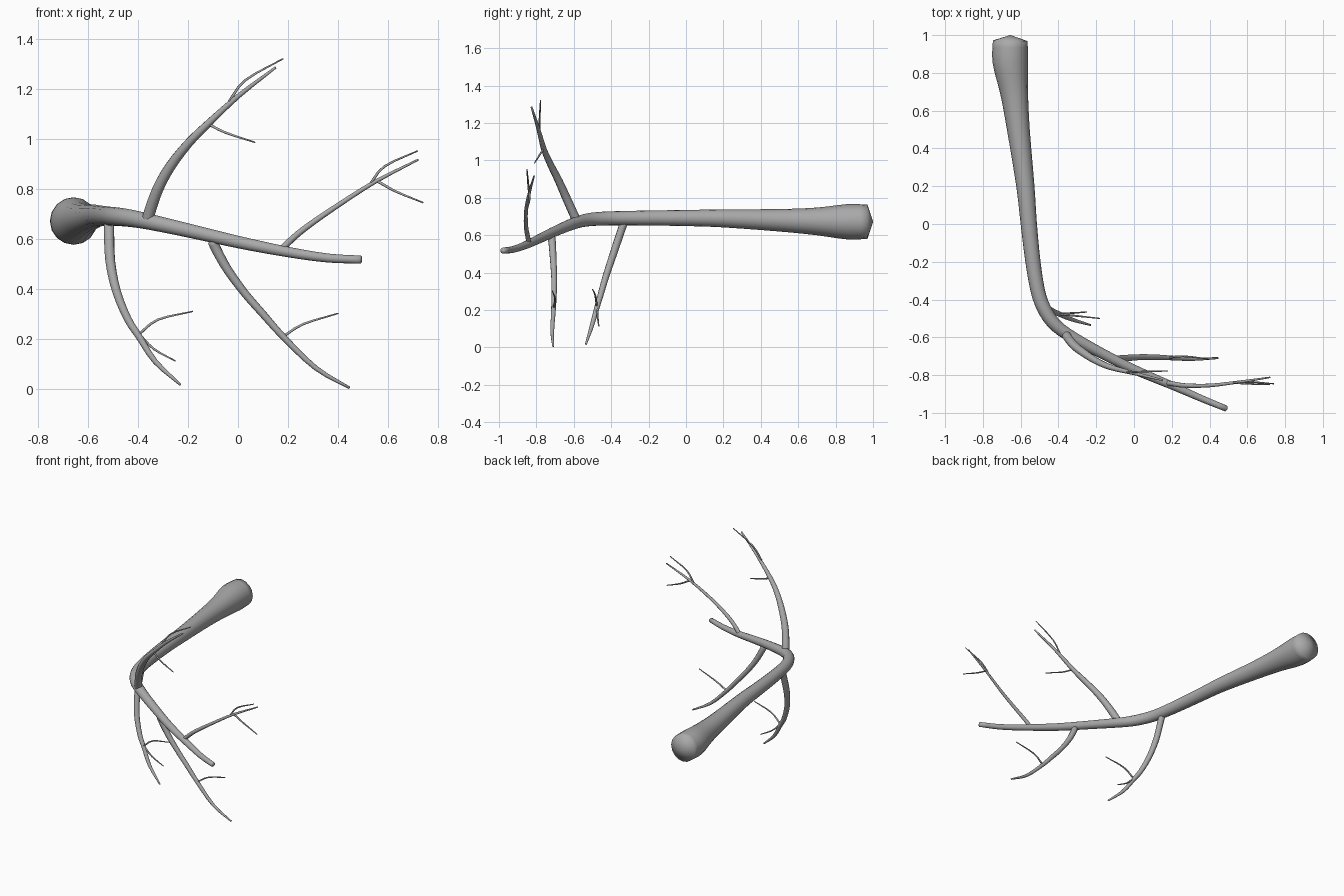
import bpy, bmesh, math
from mathutils import Vector

bark = bpy.data.materials.new("grey bark")
bark.diffuse_color = (0.40, 0.40, 0.40, 1)


def spline(pts, steps):
    """Catmull-Rom samples through (x, y, z, radius) points."""
    p = [Vector(q) for q in pts]
    p = [2 * p[0] - p[1]] + p + [2 * p[-1] - p[-2]]
    out = []
    for i in range(1, len(p) - 2):
        a, b, c, d = p[i - 1:i + 3]
        for k in range(steps):
            t = k / steps
            out.append(0.5 * (2 * b + (c - a) * t + (2 * a - 5 * b + 4 * c - d) * t * t
                              + (3 * b - a - 3 * c + d) * t ** 3))
    return out + [p[-2]]


def limb(name, pts, sides, steps=3, cap=0.5):
    """Tapered tube swept along a path, closed by a pointed cap at each end."""
    s = spline(pts, steps)
    pos = [q.to_3d() for q in s]
    bm = bmesh.new()
    rings, normal, tangent = [], None, None
    for i, c in enumerate(pos):
        t = (pos[min(i + 1, len(pos) - 1)] - pos[max(i - 1, 0)]).normalized()
        if normal is None:
            normal = t.orthogonal().normalized()
        else:
            normal = tangent.rotation_difference(t) @ normal
        tangent = t
        side = t.cross(normal)
        r = max(s[i][3], 0.002)
        angles = [2 * math.pi * k / sides for k in range(sides)]
        rings.append([bm.verts.new(c + r * (math.cos(a) * normal + math.sin(a) * side))
                      for a in angles])
    for a, b in zip(rings, rings[1:]):
        for k in range(sides):
            j = (k + 1) % sides
            bm.faces.new((a[k], a[j], b[j], b[k]))
    for ring, c, n, r in ((rings[0], pos[0], pos[0] - pos[1], s[0][3]),
                          (rings[-1], pos[-1], pos[-1] - pos[-2], s[-1][3])):
        tip = bm.verts.new(c + n.normalized() * r * cap)
        for k in range(sides):
            bm.faces.new((ring[k], ring[(k + 1) % sides], tip))
    bmesh.ops.recalc_face_normals(bm, faces=bm.faces)
    for f in bm.faces:
        f.smooth = True
    me = bpy.data.meshes.new(name)
    bm.to_mesh(me)
    bm.free()
    me.materials.append(bark)
    bpy.context.collection.objects.link(bpy.data.objects.new(name, me))


# Main stem: thick knobbed end, long run forward, bend, thin tip
limb("main_stem", [
    (-0.655, 0.97, 0.672, 0.092), (-0.655, 0.86, 0.672, 0.094), (-0.635, 0.70, 0.674, 0.074),
    (-0.612, 0.50, 0.680, 0.060), (-0.575, 0.20, 0.690, 0.048), (-0.557, 0.00, 0.692, 0.043),
    (-0.535, -0.20, 0.692, 0.040), (-0.510, -0.35, 0.691, 0.038), (-0.480, -0.44, 0.689, 0.037),
    (-0.430, -0.52, 0.683, 0.035), (-0.350, -0.585, 0.668, 0.032), (-0.180, -0.68, 0.630, 0.028),
    (0.00, -0.77, 0.588, 0.025), (0.20, -0.855, 0.548, 0.021), (0.36, -0.925, 0.524, 0.018),
    (0.49, -0.978, 0.518, 0.016)], 16, cap=0.33)

# Four side branches
branches = {
    "upper_branch": [
        (-0.36, -0.58, 0.66, 0.025), (-0.355, -0.595, 0.70, 0.024), (-0.32, -0.64, 0.80, 0.023),
        (-0.27, -0.68, 0.89, 0.021), (-0.20, -0.725, 0.98, 0.018), (-0.12, -0.76, 1.06, 0.015),
        (0.00, -0.79, 1.17, 0.010), (0.15, -0.826, 1.285, 0.005)],
    "right_branch": [
        (0.165, -0.84, 0.545, 0.014), (0.20, -0.845, 0.585, 0.013), (0.27, -0.855, 0.645, 0.012),
        (0.40, -0.855, 0.735, 0.010), (0.55, -0.837, 0.83, 0.008), (0.72, -0.812, 0.917, 0.004)],
    "lower_right_branch": [
        (-0.10, -0.72, 0.59, 0.021), (-0.085, -0.715, 0.555, 0.020), (-0.04, -0.71, 0.475, 0.018),
        (0.03, -0.705, 0.38, 0.016), (0.10, -0.705, 0.30, 0.015), (0.18, -0.708, 0.21, 0.013),
        (0.31, -0.715, 0.085, 0.010), (0.445, -0.71, 0.006, 0.005)],
    "lower_left_branch": [
        (-0.515, -0.325, 0.68, 0.021), (-0.515, -0.345, 0.63, 0.021), (-0.51, -0.385, 0.51, 0.020),
        (-0.485, -0.425, 0.39, 0.018), (-0.44, -0.457, 0.28, 0.016), (-0.395, -0.477, 0.21, 0.014),
        (-0.33, -0.505, 0.11, 0.011), (-0.23, -0.535, 0.018, 0.005)]}
for name, pts in branches.items():
    limb(name, pts, 10)

# Thin twigs: start, middle, end
twigs = {
    "upper_twig_a": [(-0.035, -0.785, 1.15), (0.03, -0.782, 1.235), (0.18, -0.778, 1.32)],
    "upper_twig_b": [(-0.12, -0.763, 1.06), (-0.05, -0.785, 1.025), (0.068, -0.81, 0.986)],
    "right_twig_a": [(0.525, -0.838, 0.815), (0.585, -0.845, 0.89), (0.718, -0.85, 0.952)],
    "right_twig_b": [(0.555, -0.837, 0.832), (0.63, -0.837, 0.79), (0.74, -0.846, 0.745)],
    "lower_right_twig": [(0.18, -0.708, 0.21), (0.26, -0.70, 0.26), (0.40, -0.715, 0.303)],
    "lower_left_twig_a": [(-0.395, -0.477, 0.22), (-0.32, -0.485, 0.278), (-0.18, -0.50, 0.311)],
    "lower_left_twig_b": [(-0.395, -0.477, 0.22), (-0.335, -0.472, 0.16), (-0.25, -0.466, 0.113)]}
for name, pts in twigs.items():
    limb(name, [p + (r,) for p, r in zip(pts, (0.006, 0.005, 0.003))], 6)
